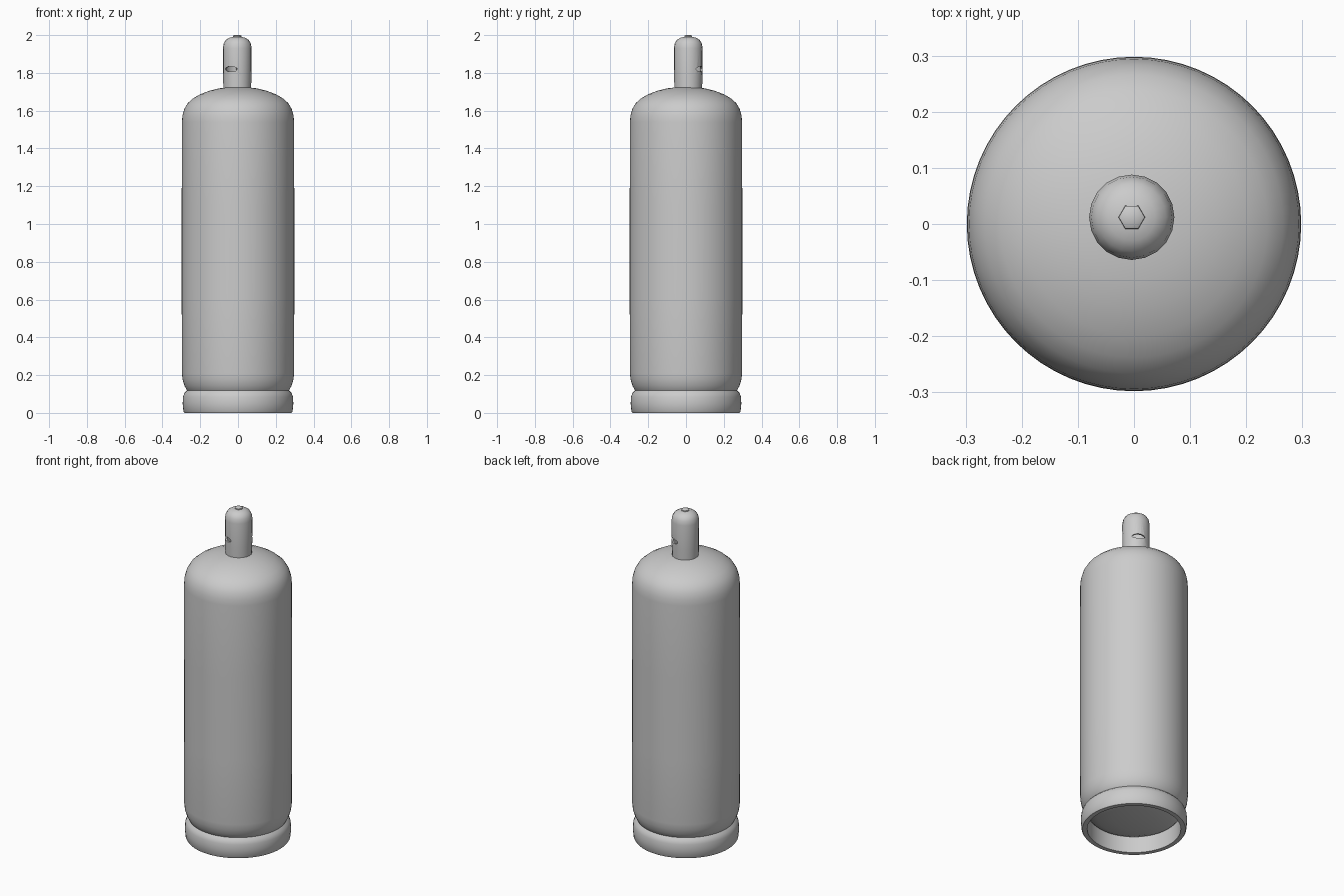
import bpy, bmesh, math
from mathutils import Matrix

if "Cube" in bpy.data.objects:
    bpy.data.objects.remove(bpy.data.objects["Cube"])


def lathe(name, profile, sides, loc=(0, 0, 0), closed=False, angle=35):
    """Spin an (r, z) profile round the z axis; r = 0 makes a pole."""
    bm = bmesh.new()
    rings = []
    for r, z in profile:
        if r == 0:
            rings.append([bm.verts.new((0, 0, z))] * sides)
        else:
            rings.append([bm.verts.new((r * math.cos(2 * math.pi * i / sides),
                                        r * math.sin(2 * math.pi * i / sides), z))
                          for i in range(sides)])
    pairs = list(zip(rings, rings[1:]))
    if closed:
        pairs.append((rings[-1], rings[0]))
    for a, b in pairs:
        for i in range(sides):
            j = (i + 1) % sides
            quad = list(dict.fromkeys((a[i], a[j], b[j], b[i])))
            if len(quad) > 2:
                bm.faces.new(quad)
    bmesh.ops.recalc_face_normals(bm, faces=bm.faces)
    mesh = bpy.data.meshes.new(name)
    bm.to_mesh(mesh)
    bm.free()
    obj = bpy.data.objects.new(name, mesh)
    bpy.context.collection.objects.link(obj)
    obj.location = loc
    smooth(obj, angle)
    return obj


def smooth(obj, angle):
    bpy.ops.object.select_all(action='DESELECT')
    obj.select_set(True)
    bpy.context.view_layer.objects.active = obj
    bpy.ops.object.shade_smooth_by_angle(angle=math.radians(angle))


# Tank: slightly convex bottom, straight wall, domed shoulder
lathe("tank_body", [
    (0, 0.055), (0.12, 0.062), (0.2, 0.075), (0.245, 0.092), (0.27, 0.118),
    (0.284, 0.145), (0.293, 0.175), (0.297, 0.21), (0.298, 0.6), (0.298, 1.1),
    (0.297, 1.54), (0.294, 1.575), (0.284, 1.61), (0.266, 1.64), (0.238, 1.665),
    (0.2, 1.687), (0.15, 1.706), (0.1, 1.718), (0.05, 1.724), (0, 1.726)], 64)

# Open foot ring with a rolled upper edge
lathe("foot_ring", [
    (0.258, 0.0), (0.284, 0.0), (0.289, 0.008), (0.293, 0.05), (0.291, 0.085),
    (0.284, 0.105), (0.27, 0.119), (0.258, 0.119)], 64, closed=True)

# Hollow valve cap with a low-sided wall
CAP = (-0.004, 0.012, 0)
cap = lathe("valve_cap", [
    (0.064, 1.70), (0.073, 1.70), (0.075, 1.78), (0.076, 1.93), (0.072, 1.955),
    (0.061, 1.974), (0.042, 1.986), (0.02, 1.991), (0, 1.992),
    (0, 1.975), (0.035, 1.972), (0.056, 1.955), (0.065, 1.925), (0.065, 1.78)],
    20, CAP, closed=True, angle=40)

# Opposed oval vent slots through the cap
bm = bmesh.new()
bmesh.ops.create_cone(bm, cap_ends=True, segments=20, radius1=1, radius2=1, depth=0.3)
bm.transform(Matrix.Translation((CAP[0], CAP[1], 1.82))
             @ Matrix.Rotation(math.radians(-28), 4, 'Z')
             @ Matrix.Rotation(math.radians(90), 4, 'X')
             @ Matrix.Diagonal((0.036, 0.014, 1, 1)))
mesh = bpy.data.meshes.new("slot_cutter")
bm.to_mesh(mesh)
bm.free()
cutter = bpy.data.objects.new("slot_cutter", mesh)
bpy.context.collection.objects.link(cutter)
cutter.hide_render = True
bpy.context.view_layer.objects.active = cap
mod = cap.modifiers.new("slots", 'BOOLEAN')
mod.operation = 'DIFFERENCE'
mod.solver = 'EXACT'
mod.object = cutter
bpy.ops.object.modifier_apply(modifier=mod.name)
bpy.data.objects.remove(cutter)

# Hexagonal nub on top of the cap
lathe("cap_nub", [(0, 1.98), (0.025, 1.98), (0.023, 1.996), (0.016, 2.0), (0, 2.0)],
      6, CAP)
